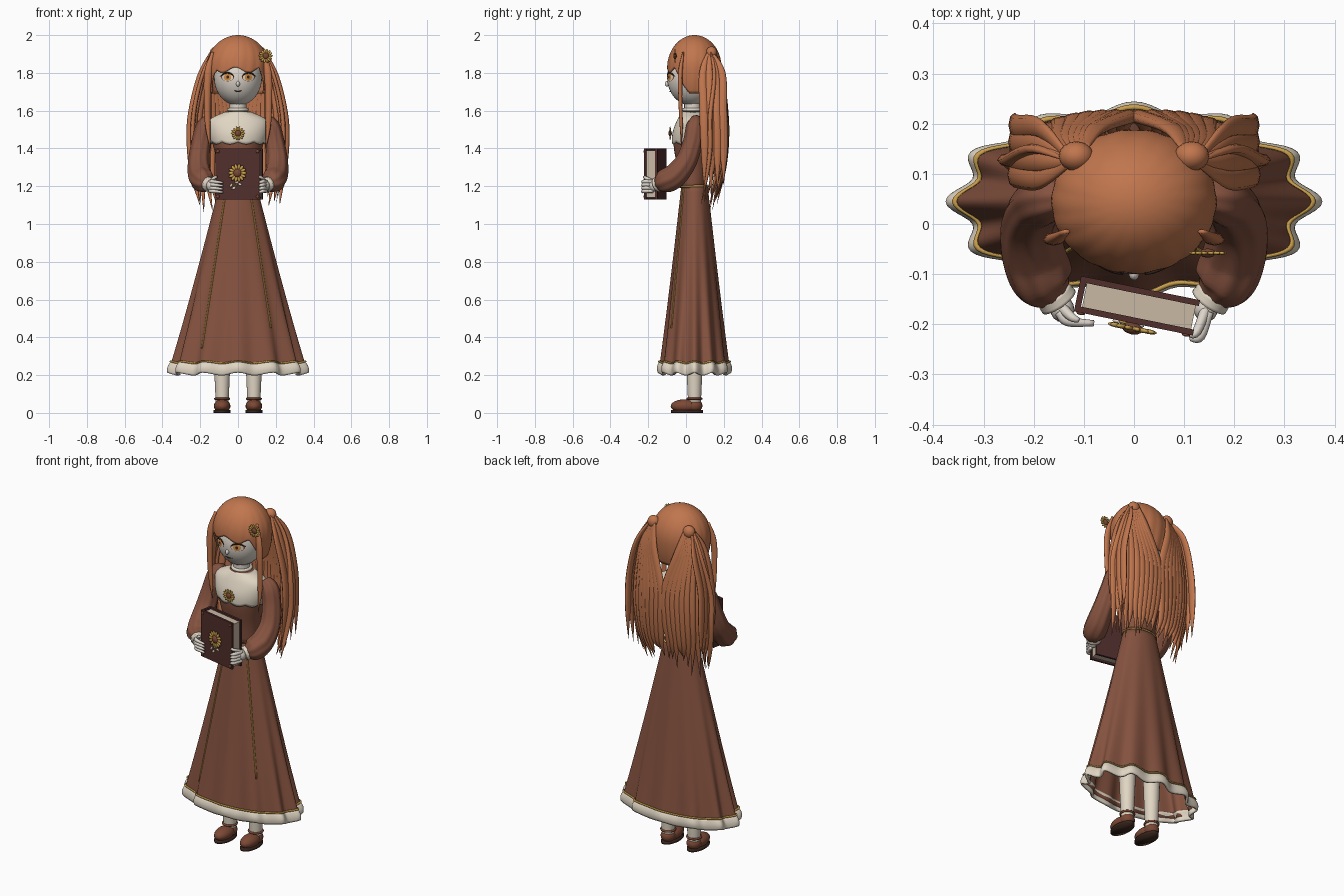
import bpy, bmesh, math, random
from math import sin, cos, pi, sqrt, radians
from mathutils import Vector, Matrix

random.seed(4)
if "Cube" in bpy.data.objects:
    bpy.data.objects.remove(bpy.data.objects["Cube"])

COLORS = {
    "hair copper": (0.53, 0.18, 0.075), "dress brown": (0.235, 0.085, 0.05),
    "cream cloth": (0.75, 0.67, 0.55), "skin pale": (0.72, 0.66, 0.59),
    "book cover": (0.08, 0.028, 0.025), "gold": (0.58, 0.34, 0.07),
    "shoe leather": (0.2, 0.065, 0.035), "eye amber": (0.68, 0.28, 0.06),
    "dark line": (0.04, 0.018, 0.012), "paper": (0.58, 0.48, 0.37)}
MATS = {}
for key, rgb in COLORS.items():
    m = bpy.data.materials.new(key)
    m.use_nodes = True
    m.diffuse_color = (*rgb, 1)
    bsdf = m.node_tree.nodes["Principled BSDF"]
    bsdf.inputs["Base Color"].default_value = (*rgb, 1)
    bsdf.inputs["Roughness"].default_value = 0.8
    MATS[key] = m


def finish(name, bm, mats, smooth=True):
    bmesh.ops.remove_doubles(bm, verts=bm.verts, dist=0.00005)
    bmesh.ops.recalc_face_normals(bm, faces=bm.faces)
    me = bpy.data.meshes.new(name)
    bm.to_mesh(me)
    bm.free()
    for key in mats:
        me.materials.append(MATS[key])
    for p in me.polygons:
        p.use_smooth = smooth
    ob = bpy.data.objects.new(name, me)
    bpy.context.collection.objects.link(ob)
    return ob


def surface(name, f, nu, nv, mat, thick=0, caps=False):
    """Grid wrapped round in u, open in v, from f(angle, 0..1)."""
    bm = bmesh.new()
    g = [[bm.verts.new(f(2 * pi * i / nu, j / nv)) for i in range(nu)] for j in range(nv + 1)]
    for a, b in zip(g, g[1:]):
        for i in range(nu):
            k = (i + 1) % nu
            bm.faces.new((a[i], a[k], b[k], b[i]))
    if caps:
        bm.faces.new(g[0])
        bm.faces.new(g[-1])
    ob = finish(name, bm, [mat])
    if thick:
        mod = ob.modifiers.new("thickness", "SOLIDIFY")
        mod.thickness = thick
    return ob


def spline(pts, t):
    """Catmull-Rom through 4D points (x, y, z, radius)."""
    p = [Vector(q) for q in pts]
    p = [2 * p[0] - p[1]] + p + [2 * p[-1] - p[-2]]
    s = min(max(t, 0), 0.99999) * (len(p) - 3)
    i, w = int(s), s - int(s)
    a, b, c, d = p[i:i + 4]
    return 0.5 * (2 * b + (c - a) * w + (2 * a - 5 * b + 4 * c - d) * w * w + (3 * b - a - 3 * c + d) * w ** 3)


def tube(name, pts, mat, flat=1.0, ref=(0, 1, 0), nu=10, nv=20, ridge=0.0):
    def f(a, v):
        c = spline(pts, v)
        tan = (spline(pts, v + 0.01) - spline(pts, v - 0.01)).to_3d().normalized()
        side = tan.cross(Vector(ref)).normalized()
        r = max(c.w, 0.0006) * (1 + ridge * cos(8 * a))
        return c.to_3d() + side * r * cos(a) + side.cross(tan) * r * flat * sin(a)
    return surface(name, f, nu, nv, mat, caps=True)


def at(c, s, rot=None):
    m = Matrix.Translation(c)
    return (m @ rot if rot else m) @ Matrix.Diagonal((*s, 1))


def blobs(name, items, seg=16):
    """One object of ellipsoids, each given as (matrix, colour)."""
    bm = bmesh.new()
    keys = list(dict.fromkeys(k for _, k in items))
    for mat, key in items:
        new = bmesh.ops.create_uvsphere(bm, u_segments=seg, v_segments=seg // 2 + 2, radius=1, matrix=mat)
        for fc in {fc for v in new["verts"] for fc in v.link_faces}:
            fc.material_index = keys.index(key)
    return finish(name, bm, keys)


def box(name, matrix, mat):
    bm = bmesh.new()
    bmesh.ops.create_cube(bm, size=1, matrix=matrix)
    return finish(name, bm, [mat], False)


def flower(name, c, r, turn=0, n=14):
    base = Matrix.Translation(c) @ Matrix.Rotation(turn, 4, 'Z')
    items = [(base @ at((0, 0, 0), (r * 0.45, r * 0.25, r * 0.45)), "shoe leather")]
    for i in range(n):
        rot = base @ Matrix.Rotation(2 * pi * i / n, 4, 'Y')
        items.append((rot @ at((r * 0.68, 0, 0), (r * 0.33, r * 0.1, r * 0.16)), "gold"))
    return blobs(name, items, 10)


def ring(name, rx, ry, c, r, mat):
    return surface(name, lambda a, v: (c[0] + (rx + r * cos(2 * pi * v)) * sin(a),
                   c[1] - (ry + r * cos(2 * pi * v)) * cos(a), c[2] + r * sin(2 * pi * v)), 40, 8, mat)


# Skirt with twelve flutes, ruffled hem, gold piping
def skirt_pt(a, z, out=0.0):
    t = (1.2 - z)
    k = 1 + 0.062 * max(t, 0) ** 1.4 * cos(12 * a)
    return Vector(((0.1 + 0.25 * t + out) * k * sin(a), 0.045 - (0.07 + 0.11 * t + out) * k * cos(a),
                   z + 0.008 * t ** 6 * cos(12 * a)))

surface("skirt", lambda a, v: skirt_pt(a, 1.21 - 0.98 * v), 144, 24, "dress brown", 0.006)
surface("hem_ruffle", lambda a, v: skirt_pt(a, 0.265 - 0.06 * v, 0.004 + 0.008 * sin(pi * v)), 144, 6, "cream cloth", 0.014)
surface("hem_piping", lambda a, v: skirt_pt(a, 0.268 + 0.005 * sin(2 * pi * v), 0.006 + 0.005 * cos(2 * pi * v)), 144, 6, "gold")
for s, low in ((-1, 0.34), (1, 0.45)):
    line = [(*skirt_pt(s * radians(37), 1.19 - (1.19 - low) * i / 8, 0.001), 0.0045) for i in range(9)]
    tube("skirt_stripe", line, "gold", nu=6)
ring("waist_piping", 0.102, 0.073, (0, 0.043, 1.2), 0.005, "gold")

# Bodice, collar, neck
BODICE = [(0.098, 0.07, 1.19), (0.106, 0.082, 1.3), (0.128, 0.1, 1.4), (0.15, 0.1, 1.48), (0.145, 0.075, 1.55), (0.06, 0.05, 1.595)]

def bodice_pt(a, v, out=0.0):
    p = spline([(*b, 0) for b in BODICE], v)
    return ((p.x + out) * sin(a), 0.036 - (p.y + out) * cos(a), p.z)

surface("bodice", bodice_pt, 48, 20, "dress brown", caps=True)
surface("collar", lambda a, v: bodice_pt(a, 1 - v * (0.52 + 0.03 * abs(sin(5 * a))), 0.008), 80, 14, "cream cloth", 0.006)
tube("neck", [(0, 0.035, 1.55, 0.052), (0, 0.035, 1.6, 0.045), (0, 0.035, 1.7, 0.045)], "skin pale", nu=20)
ring("choker", 0.049, 0.049, (0, 0.035, 1.605), 0.009, "cream cloth")
flower("brooch", (0, -0.084, 1.48), 0.037)

# Head and face
def face_y(x, z):
    return 0.03 - 0.13 * sqrt(max(0, 1 - (x / 0.127) ** 2 - ((z - 1.775) / 0.148) ** 2))

def patch(name, cx, cz, rx, rz, mat, lift):
    def f(a, v):
        x, z = cx + v * rx * cos(a), cz + v * rz * sin(a)
        return x, face_y(x, z) - lift, z
    return surface(name, f, 20, 5, mat)

blobs("head", [(at((0, 0.03, 1.775), (0.127, 0.13, 0.148)), "skin pale"),
               (at((0, -0.1, 1.742), (0.01, 0.012, 0.014)), "skin pale")], 36)
for s in (-1, 1):
    x = s * 0.055
    patch("eye_outline", x, 1.779, 0.035, 0.024, "shoe leather", 0.001)
    patch("eye_white", x, 1.776, 0.03, 0.02, "cream cloth", 0.002)
    patch("iris", x, 1.778, 0.019, 0.02, "eye amber", 0.003)
    patch("pupil", x, 1.778, 0.007, 0.009, "dark line", 0.004)
    lash = [(x + s * d, face_y(x + s * d, z) - 0.003, z, r) for d, z, r in
            ((-0.033, 1.779, 0.001), (-0.015, 1.797, 0.004), (0.012, 1.799, 0.005), (0.04, 1.782, 0.001))]
    tube("upper_lash", lash, "dark line", nu=6, nv=12)
tube("mouth", [(d, face_y(d, z) - 0.001, z, r) for d, z, r in
     ((-0.022, 1.706, 0.001), (0, 1.702, 0.003), (0.022, 1.706, 0.001))], "dark line", nu=6, nv=10)

# Hair cap with swept grooves and a wavy fringe
def cap_pt(a, v):
    b = abs((a + pi) % (2 * pi) - pi)
    w = min(max((b - 0.75) / 0.6, 0), 1)
    low = (1.815 + 0.014 * cos(7 * a + 0.6)) * (1 - w) + 1.69 * w
    ang = v * pi / 2
    z = 2.0 - (2.0 - low) * (1 - cos(ang))
    d = z - 1.83
    r = sqrt(max(0, 1 - (d / (0.17 if d > 0 else 0.27)) ** 2))
    r *= 1 + 0.022 * v * abs(cos(9 * a + 2.5 * v))
    return 0.163 * r * sin(a), 0.045 - 0.142 * r * cos(a), z

surface("hair_cap", cap_pt, 108, 28, "hair copper", 0.008)

# Half-up tails fanning over the back
N = 10
for s in (-1, 1):
    blobs("tail_knot", [(at((s * 0.115, 0.135, 1.905), (0.035, 0.03, 0.035)), "hair copper")])
    for i in range(N):
        t = i / (N - 1)
        wide = 0.015 + 0.225 * t
        deep = 0.225 - 0.085 * t ** 3
        end = 1.2 - 0.1 * t + random.uniform(-0.05, 0.05)
        path = [(s * (0.1 + 0.035 * t), 0.15 - 0.02 * t, 1.92, 0.008),
                (s * (0.075 + 0.12 * t), 0.19 - 0.04 * t, 1.78, 0.022),
                (s * wide, deep - 0.012, 1.57, 0.027),
                (s * wide * 1.02, deep - 0.012, 1.4, 0.026),
                (s * (wide * 0.93 + 0.01), deep - 0.03, 1.25, 0.017),
                (s * (wide * 0.86 + random.uniform(-.01, .02)), deep - 0.06, end - 0.03, 0.001)]
        tube("back_strand", path, "hair copper", 0.5, nu=8, nv=24)
    for i in range(4):
        y = 0.09 + 0.033 * i
        path = [(s * 0.125, 0.125, 1.92, 0.01), (s * 0.185, y, 1.8, 0.02), (s * 0.232, y + 0.005, 1.6, 0.024),
                (s * 0.238, y + 0.01, 1.4, 0.022), (s * (0.205 + 0.01 * i), y + 0.01, 1.12 + 0.03 * i, 0.001)]
        tube("side_strand", path, "hair copper", 0.5, ref=(1, 0, 0), nu=8, nv=24)
    lock = [(s * 0.135, -0.015, 1.91, 0.008), (s * 0.158, -0.03, 1.8, 0.02), (s * 0.163, -0.03, 1.65, 0.017),
            (s * 0.16, -0.025, 1.52, 0.014), (s * 0.148, -0.025, 1.4, 0.001)]
    tube("front_lock", lock, "hair copper", 0.6, nu=8, nv=22)
flower("hair_flower", (0.147, -0.058, 1.89), 0.038)

# Sleeves and hands
for s in (-1, 1):
    arm = [(s * 0.135, 0.055, 1.555, 0.03), (s * 0.172, 0.05, 1.515, 0.048), (s * 0.195, 0.035, 1.43, 0.05),
           (s * 0.208, 0, 1.33, 0.055), (s * 0.2, -0.06, 1.255, 0.062), (s * 0.18, -0.115, 1.225, 0.06),
           (s * 0.158, -0.145, 1.212, 0.034)]
    tube("sleeve", arm, "dress brown", ref=(1, 0, 0), nu=48, nv=36, ridge=0.035)
    tube("cuff", [(s * 0.162, -0.138, 1.215, 0.038), (s * 0.15, -0.155, 1.208, 0.04)], "cream cloth", ref=(1, 0, 0), nu=24, nv=4)
    yb = -0.19 if s < 0 else -0.22
    blobs("palm", [(at((s * 0.143, -0.17, 1.203), (0.024, 0.026, 0.03)), "skin pale")])
    tip = 0.08 if s < 0 else 0.112
    for k in range(4):
        z = 1.225 - 0.017 * k
        tube("finger", [(s * 0.15, -0.175, z, 0.009), (s * 0.132, yb - 0.004, z, 0.01),
                        (s * tip, yb - 0.008, z - 0.006, 0.006)], "skin pale", ref=(0, 0, 1), nu=8, nv=10)
    tube("thumb", [(s * 0.145, -0.165, 1.22, 0.011), (s * 0.125, yb + 0.005, 1.245, 0.009),
                   (s * 0.11, yb - 0.002, 1.25, 0.005)], "skin pale", ref=(0, 0, 1), nu=8, nv=8)

# Book with floral cover
turn = radians(-11.5)
book = Matrix.Translation((0.006, -0.163, 1.265)) @ Matrix.Rotation(turn, 4, 'Z')
box("book_pages", book @ at((0.004, 0, 0), (0.222, 0.05, 0.25)), "paper")
for y in (-0.03, 0.03):
    box("book_board", book @ at((0, y, 0), (0.242, 0.012, 0.27)), "book cover")
box("book_spine", book @ at((-0.115, 0, 0), (0.012, 0.06, 0.27)), "book cover")
blobs("book_corner_studs", [(book @ at((x, -0.037, z), (0.009, 0.004, 0.009)), "shoe leather")
                            for x in (-0.107, 0.107) for z in (-0.12, 0.12)], 8)
flower("book_flower", book @ Vector((0, -0.046, 0.005)), 0.05, turn)
tube("book_stem", [(*(book @ Vector(p)), 0.003) for p in
     ((0, -0.037, -0.04), (-0.008, -0.037, -0.06), (-0.035, -0.037, -0.08))], "gold", nu=6, nv=8)
blobs("book_leaves", [(book @ at((x, -0.038, z), (0.011, 0.004, 0.006), Matrix.Rotation(x * 30, 4, 'Y')), "cream cloth")
                      for x, z in ((-0.035, -0.06), (-0.02, -0.075), (0.012, -0.055), (-0.005, -0.045))], 8)

# Legs and shoes
for s in (-1, 1):
    x = s * 0.084
    tube("stocking", [(x, 0.045, 0.04, 0.033), (x, 0.045, 0.12, 0.037), (x, 0.045, 0.3, 0.044), (x, 0.045, 0.6, 0.05)],
         "cream cloth", nu=20)
    blobs("shoe", [(at((x, -0.005, 0.036), (0.044, 0.076, 0.036)), "shoe leather"),
                   (at((x, 0.045, 0.038), (0.04, 0.042, 0.036)), "shoe leather")], 20)
    surface("sole", lambda a, v: (x + 0.045 * sin(a), 0.005 - 0.084 * cos(a), 0.014 * v), 28, 1, "dark line", caps=True)
    ring("ankle_strap", 0.037, 0.037, (x, 0.045, 0.075), 0.006, "shoe leather")
